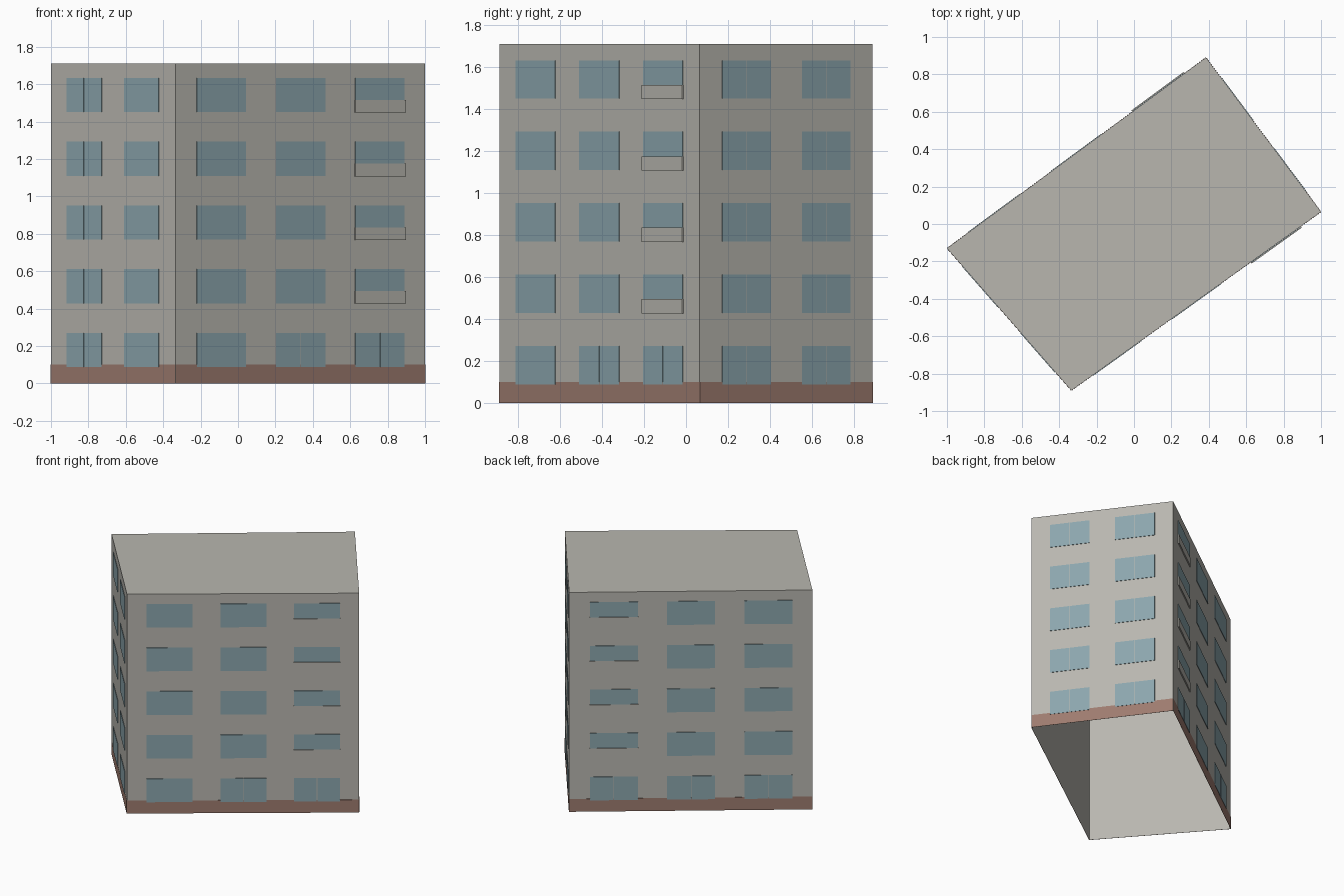
import bpy
import bmesh
from mathutils import Vector

cube = bpy.data.objects.get("Cube")
if cube:
    bpy.data.objects.remove(cube, do_unlink=True)


def make_material(name, r, g, b):
    mat = bpy.data.materials.new(name)
    mat.use_nodes = True
    colour = (r, g, b, 1)
    mat.diffuse_color = colour
    bsdf = mat.node_tree.nodes["Principled BSDF"]
    bsdf.inputs["Base Color"].default_value = colour
    return mat


CONCRETE = make_material("concrete_grey", 0.48, 0.47, 0.43)
BRICK = make_material("brick_brown", 0.34, 0.20, 0.16)
GLASS = make_material("glass_blue", 0.26, 0.38, 0.42)

HEIGHT, PLINTH = 1.71, 0.10
CORNERS = [Vector(c) for c in [(-1, -0.13, 0), (-0.335, -0.89, 0), (1, 0.065, 0), (0.385, 0.89, 0)]]
FLOORS = [0.088 + 0.3405 * i for i in range(5)]
WINDOW_HEIGHT, PARAPET_HEIGHT = 0.183, 0.066
GAP = 0.004


def finish(bm, name, mat):
    bmesh.ops.recalc_face_normals(bm, faces=bm.faces)
    mesh = bpy.data.meshes.new(name)
    bm.to_mesh(mesh)
    bm.free()
    mesh.materials.append(mat)
    obj = bpy.data.objects.new(name, mesh)
    bpy.context.collection.objects.link(obj)


def plate(bm, wall, u0, u1, z0, z1, depth):
    """Thin box standing just proud of a wall, u measured along it from 0 to 1."""
    p, q = wall
    along = q - p
    out = Vector((along.y, -along.x, 0)).normalized()
    rings = []
    for d in (0.0008, depth):
        rings.append([bm.verts.new(p + along * u + out * d + Vector((0, 0, z)))
                      for u, z in ((u0, z0), (u1, z0), (u1, z1), (u0, z1))])
    back, front = rings
    bm.faces.new(front)
    bm.faces.new(back[::-1])
    for i in range(4):
        j = (i + 1) % 4
        bm.faces.new((back[i], back[j], front[j], front[i]))


# Shell: four walls and a flat roof, open underneath
bm = bmesh.new()
low = [bm.verts.new(c) for c in CORNERS]
high = [bm.verts.new(c + Vector((0, 0, HEIGHT))) for c in CORNERS]
bm.faces.new(high)
for i in range(4):
    j = (i + 1) % 4
    bm.faces.new((low[i], low[j], high[j], high[i]))
finish(bm, "walls_and_roof", CONCRETE)

# Window columns per wall: start, end, split on ground floor, split above, balcony
END_COLUMNS = [(0.13, 0.41), (0.59, 0.87)]
LONG_COLUMNS = [(0.085, 0.282), (0.402, 0.60), (0.72, 0.917)]
WALLS = {
    "left_end": (END_COLUMNS, [(1, 1, 0), (0, 0, 0)]),
    "front": (LONG_COLUMNS, [(0, 0, 0), (1, 0, 0), (1, 0, 1)]),
    "right_end": (END_COLUMNS, [(1, 1, 0), (1, 1, 0)]),
    "back": (LONG_COLUMNS, [(1, 0, 1), (1, 0, 0), (1, 0, 0)]),
}

for i, (side, (columns, kinds)) in enumerate(WALLS.items()):
    wall = (CORNERS[i], CORNERS[(i + 1) % 4])
    half_gap = GAP / 2 / (wall[1] - wall[0]).length

    # Plinth band
    bm = bmesh.new()
    plate(bm, wall, 0, 1, 0, PLINTH, 0.002)
    finish(bm, side + "_plinth", BRICK)

    # Window panes and balcony parapets
    panes, parapets = bmesh.new(), bmesh.new()
    for (u0, u1), (split_ground, split_above, balcony) in zip(columns, kinds):
        for floor, z in enumerate(FLOORS):
            top = z + WINDOW_HEIGHT
            if split_above if floor else split_ground:
                mid = (u0 + u1) / 2
                plate(panes, wall, u0, mid - half_gap, z, top, 0.004)
                plate(panes, wall, mid + half_gap, u1, z, top, 0.004)
            else:
                plate(panes, wall, u0, u1, z, top, 0.004)
            if balcony and floor:
                plate(parapets, wall, u0 - 0.002, u1 + 0.002, z - 0.002, z + PARAPET_HEIGHT, 0.009)
    finish(panes, side + "_windows", GLASS)
    if parapets.faces:
        finish(parapets, side + "_balcony_parapets", CONCRETE)
    else:
        parapets.free()
